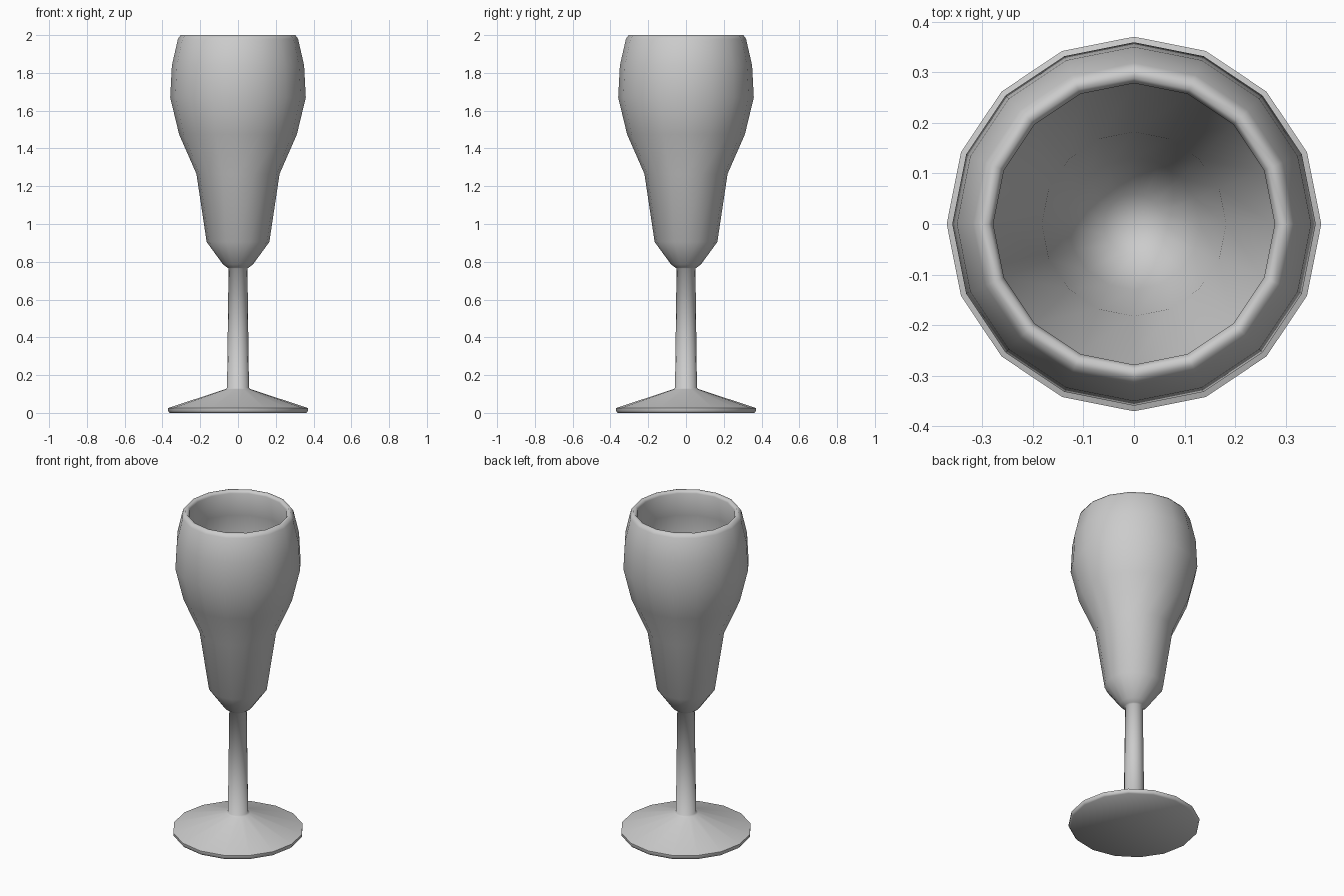
import bpy, bmesh, math

if "Cube" in bpy.data.objects:
    bpy.data.objects.remove(bpy.data.objects["Cube"])

SIDES = 16


def lathe(name, profile, angle):
    """Revolve an (r, z) profile around z; r = 0 ends close to a single point."""
    bm = bmesh.new()
    verts = [bm.verts.new((r, 0, z)) for r, z in profile]
    edges = [bm.edges.new(pair) for pair in zip(verts, verts[1:])]
    bmesh.ops.spin(bm, geom=verts + edges, cent=(0, 0, 0), axis=(0, 0, 1),
                   angle=2 * math.pi, steps=SIDES, use_merge=False)
    bmesh.ops.remove_doubles(bm, verts=bm.verts[:], dist=0.0005)
    bmesh.ops.recalc_face_normals(bm, faces=bm.faces[:])
    mesh = bpy.data.meshes.new(name)
    bm.to_mesh(mesh)
    bm.free()
    obj = bpy.data.objects.new(name, mesh)
    bpy.context.collection.objects.link(obj)
    bpy.ops.object.select_all(action='DESELECT')
    obj.select_set(True)
    bpy.context.view_layer.objects.active = obj
    bpy.ops.object.shade_smooth_by_angle(angle=math.radians(angle))
    return obj


# Foot and stem: flat underside, shallow cone, slender tapering column
foot_and_stem = [(0, 0), (0.362, 0), (0.37, 0.01), (0.37, 0.026),
                 (0.068, 0.125), (0.058, 0.132), (0.05, 0.765)]

# Bowl outside, from the stem up to the rim
bowl_outside = [(0.058, 0.77), (0.08, 0.787), (0.166, 0.905), (0.22, 1.265),
                (0.312, 1.475), (0.359, 1.67), (0.35, 1.84),
                (0.318, 1.98), (0.304, 2.0)]

# Bowl inside, from the rim down to the bottom of the cup
bowl_inside = [(0.288, 2.0), (0.278, 1.985), (0.308, 1.835), (0.318, 1.675),
               (0.274, 1.49), (0.182, 1.275), (0.13, 0.925), (0.06, 0.835),
               (0, 0.815)]

lathe("champagne_glass", foot_and_stem + bowl_outside + bowl_inside, 60)
